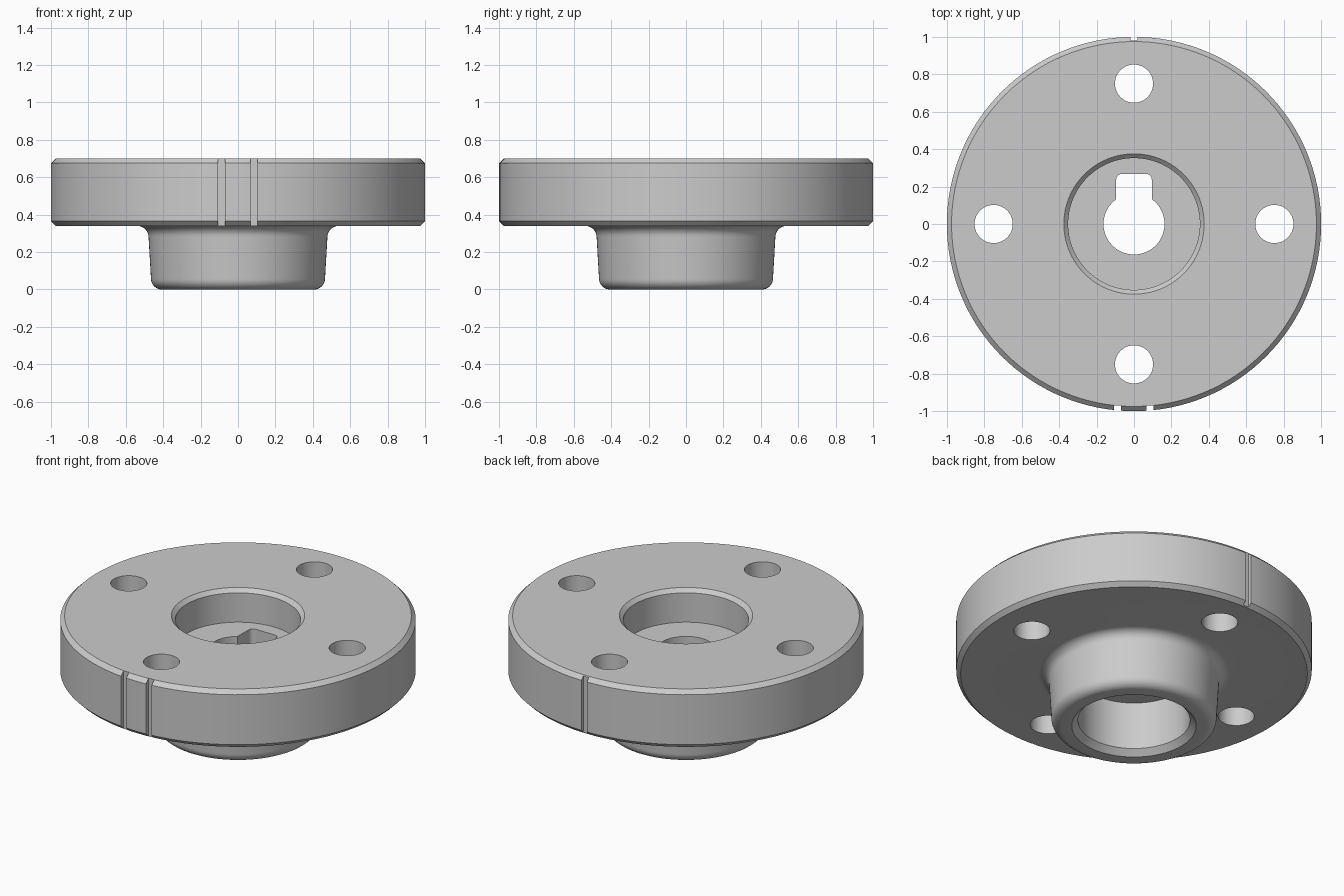
import bpy, bmesh
from math import cos, sin, pi, radians
from mathutils import Matrix, Vector

cube = bpy.data.objects.get("Cube")
if cube:
    bpy.data.objects.remove(cube, do_unlink=True)

grey = bpy.data.materials.new("machined grey")
grey.use_nodes = True
grey.diffuse_color = (0.6, 0.6, 0.6, 1)
grey.node_tree.nodes["Principled BSDF"].inputs["Base Color"].default_value = (0.6, 0.6, 0.6, 1)


def make_object(name, bm):
    bmesh.ops.recalc_face_normals(bm, faces=bm.faces)
    mesh = bpy.data.meshes.new(name)
    bm.to_mesh(mesh)
    bm.free()
    obj = bpy.data.objects.new(name, mesh)
    mesh.materials.append(grey)
    bpy.context.collection.objects.link(obj)
    return obj


def arc(r, z, radius, start, end, steps=8):
    """Points (radius, height) of a fillet, angles in degrees."""
    angles = [radians(start + (end - start) * i / steps) for i in range(steps + 1)]
    return [(r + radius * cos(a), z + radius * sin(a)) for a in angles]


def revolve(name, profile, segments=128):
    bm = bmesh.new()
    verts = [bm.verts.new((r, 0, z)) for r, z in profile]
    edges = [bm.edges.new((v, verts[i - 1])) for i, v in enumerate(verts)]
    bmesh.ops.spin(bm, geom=verts + edges, cent=(0, 0, 0), axis=(0, 0, 1),
                   angle=2 * pi, steps=segments)
    bmesh.ops.remove_doubles(bm, verts=bm.verts, dist=1e-4)
    return make_object(name, bm)


def box_cutter(name, centre, size, corner=0):
    bm = bmesh.new()
    bmesh.ops.create_cube(bm, size=1, matrix=Matrix.LocRotScale(Vector(centre), None, Vector(size)))
    if corner:
        upright = [e for e in bm.edges
                   if abs(e.verts[0].co.z - e.verts[1].co.z) > 0.1]
        bmesh.ops.bevel(bm, geom=upright, offset=corner, segments=5,
                        profile=0.5, affect='EDGES')
    return make_object(name, bm)


def round_cutter(name, x, y, radius):
    bm = bmesh.new()
    bmesh.ops.create_cone(bm, cap_ends=True, segments=48, radius1=radius, radius2=radius,
                          depth=2, matrix=Matrix.Translation((x, y, 0.5)))
    return make_object(name, bm)


# Flange, hub, stepped bore and web in one turned section
profile = [(0.163, 0.33), (0.315, 0.33), (0.315, 0.035), (0.35, 0)]
profile += arc(0.407, 0.058, 0.058, -90, -2)          # rounded hub rim
profile += arc(0.538, 0.28, 0.06, 178, 90)            # fillet under the flange
profile += [(0.975, 0.34), (1, 0.365), (1, 0.675), (0.975, 0.7),
            (0.375, 0.7), (0.352, 0.677), (0.352, 0.495), (0.163, 0.495)]
flange = revolve("flanged_hub", profile)

# Bolt holes, keyway and rim notches
cutters = [round_cutter("bolt_hole_cutter", 0.75 * cos(k * pi / 2), 0.75 * sin(k * pi / 2), 0.102)
           for k in range(4)]
cutters.append(box_cutter("keyway_cutter", (0, 0.133, 0.42), (0.19, 0.27, 0.4), 0.03))
for x, y in ((-0.088, -1.02), (0.085, -1.02), (0, 1.03)):
    cutters.append(box_cutter("notch_cutter", (x, y, 0.5), (0.038, 0.1, 1)))

bpy.ops.object.select_all(action='DESELECT')
flange.select_set(True)
bpy.context.view_layer.objects.active = flange
for cutter in cutters:
    mod = flange.modifiers.new("cut", 'BOOLEAN')
    mod.operation = 'DIFFERENCE'
    mod.solver = 'EXACT'
    mod.object = cutter
    bpy.ops.object.modifier_apply(modifier=mod.name)
    bpy.data.objects.remove(cutter, do_unlink=True)

bpy.ops.object.shade_smooth_by_angle(angle=radians(25))
